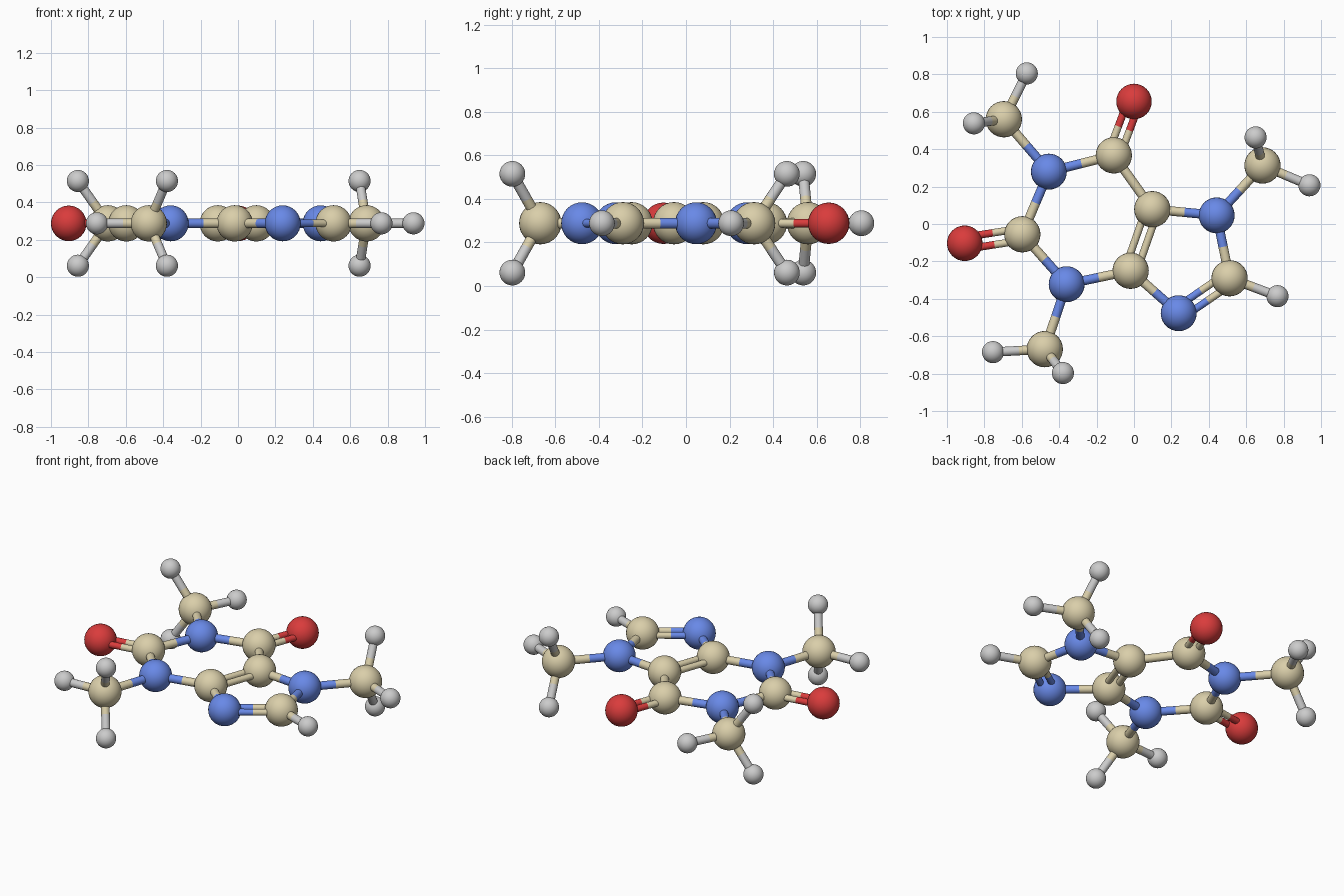
import bpy
from mathutils import Vector

if "Cube" in bpy.data.objects:
    bpy.data.objects.remove(bpy.data.objects["Cube"])

Z = 0.288      # height of the ring plane
UP = 0.2265    # out-of-plane hydrogen offset


def material(name, rgb):
    m = bpy.data.materials.new(name)
    m.diffuse_color = (*rgb, 1)
    m.use_nodes = True
    m.node_tree.nodes["Principled BSDF"].inputs["Base Color"].default_value = m.diffuse_color
    return m


# element: (name, ball radius, material)
ELEMENTS = {
    "C": ("carbon", 0.097, material("tan", (0.70, 0.62, 0.40))),
    "N": ("nitrogen", 0.096, material("blue", (0.14, 0.25, 0.80))),
    "O": ("oxygen", 0.095, material("red", (0.70, 0.045, 0.045))),
    "H": ("hydrogen", 0.059, None),
}

# flat atoms: element is the first letter of the key
ATOMS = {
    "N1": (-0.455, 0.28), "C2": (-0.597, -0.055), "N3": (-0.36, -0.322),
    "C4": (-0.018, -0.25), "C5": (0.098, 0.079), "C6": (-0.108, 0.367),
    "N7": (0.442, 0.046), "C8": (0.511, -0.29), "N9": (0.239, -0.477),
    "O2": (-0.905, -0.103), "O6": (0.0, 0.655), "H8": (0.767, -0.386),
}
BONDS = [
    ("N1", "C2", 1), ("C2", "N3", 1), ("N3", "C4", 1), ("C4", "C5", 2),
    ("C5", "C6", 1), ("C6", "N1", 1), ("C5", "N7", 1), ("N7", "C8", 1),
    ("C8", "N9", 2), ("N9", "C4", 1), ("C2", "O2", 2), ("C6", "O6", 2),
    ("C8", "H8", 1),
]
# methyl groups: parent, carbon, flat hydrogen, mirrored hydrogen pair
METHYLS = [
    ("N1", (-0.696, 0.56), (-0.573, 0.805), (-0.856, 0.538)),
    ("N3", (-0.477, -0.669), (-0.754, -0.685), (-0.38, -0.797)),
    ("N7", (0.687, 0.313), (0.938, 0.207), (0.65, 0.463)),
]

pos = {k: Vector((x, y, Z)) for k, (x, y) in ATOMS.items()}
for parent, c, flat, pair in METHYLS:
    key = "C_methyl_" + parent
    pos[key] = Vector((*c, Z))
    BONDS.append((parent, key, 1))
    for tag, xy, dz in (("flat", flat, 0), ("upper", pair, UP), ("lower", pair, -UP)):
        h = f"H_methyl_{parent}_{tag}"
        pos[h] = Vector((*xy, Z + dz))
        BONDS.append((key, h, 1))


def finish(name, mat):
    ob = bpy.context.object
    ob.name = name
    if mat:
        ob.data.materials.append(mat)
    bpy.ops.object.shade_smooth_by_angle()


def rod(name, a, b, radius, mat):
    d = b - a
    bpy.ops.mesh.primitive_cylinder_add(
        vertices=20, radius=radius, depth=d.length, location=(a + b) / 2,
        rotation=d.to_track_quat('Z', 'Y').to_euler())
    finish(name, mat)


# atom balls
for key, p in pos.items():
    label, r, mat = ELEMENTS[key[0]]
    bpy.ops.mesh.primitive_uv_sphere_add(segments=32, ring_count=16, radius=r, location=p)
    finish(f"{label}_ball_{key[1:].strip('_')}", mat)

# bonds: each half takes the colour of its own atom, double bonds are two rods
for a, b, order in BONDS:
    pa, pb = pos[a], pos[b]
    mid = (pa + pb) / 2
    side = (pb - pa).cross(Vector((0, 0, 1))).normalized()
    offsets, radius = ((0,), 0.025) if order == 1 else ((-0.032, 0.032), 0.02)
    for o in offsets:
        for key, end in ((a, pa), (b, pb)):
            label, _, mat = ELEMENTS[key[0]]
            rod(f"{label}_bond_half", end + side * o, mid + side * o, radius, mat)
